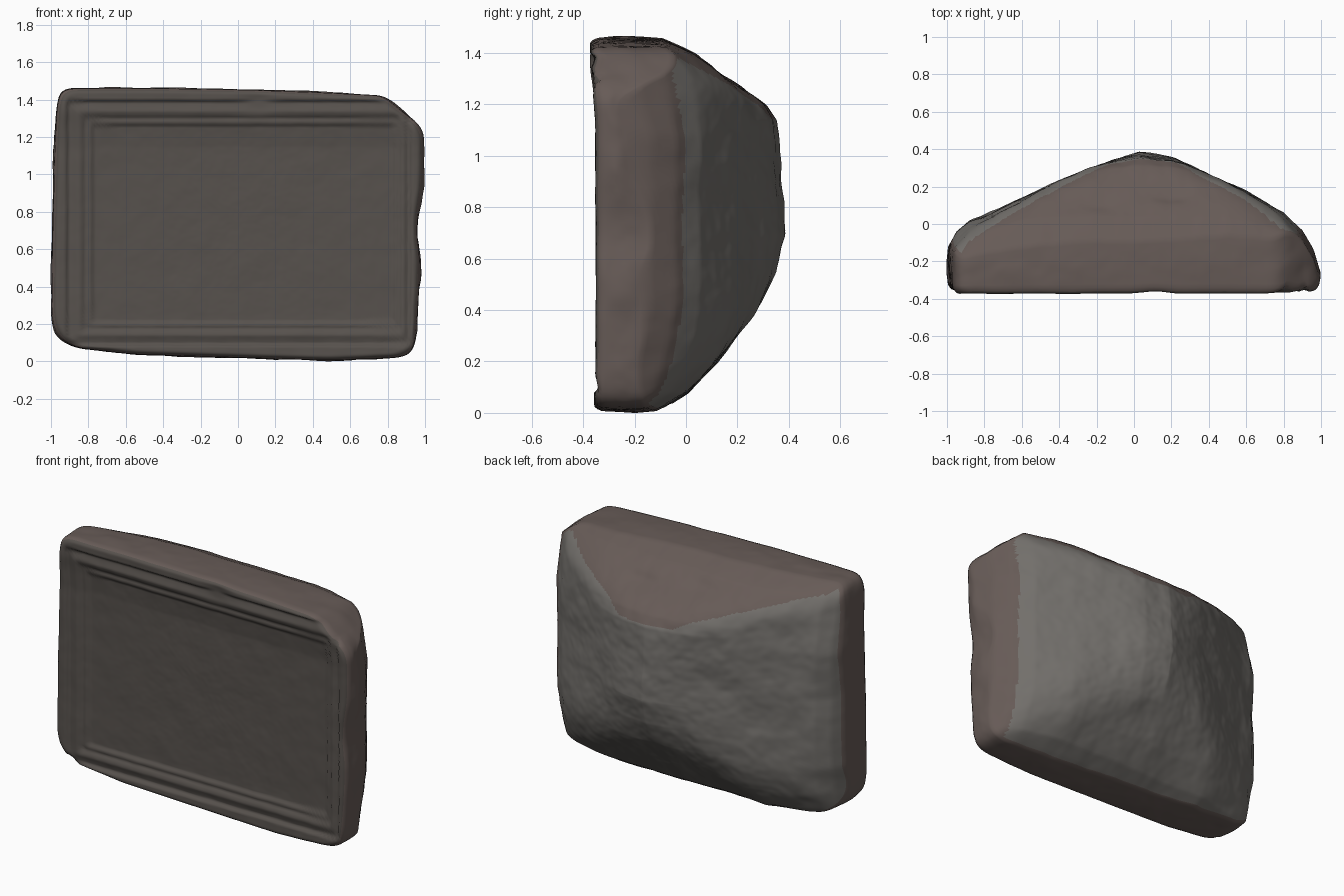
import bpy, bmesh, math
from mathutils import Vector, noise

if "Cube" in bpy.data.objects:
    bpy.data.objects.remove(bpy.data.objects["Cube"])

RINGS, AROUND, WALL = 90, 320, 12
CENTRE = (0.0, 0.735)


def curve(pts, t):
    """Piecewise linear lookup of t in (t, value) pairs."""
    if t <= pts[0][0]:
        return pts[0][1]
    for (a, va), (b, vb) in zip(pts, pts[1:]):
        if t <= b:
            return va + (vb - va) * (t - a) / (b - a)
    return pts[-1][1]


def smooth_min(a, b, k):
    h = max(k - abs(a - b), 0.0) / k
    return min(a, b) - h * h * k / 4


def clamp(t):
    return max(0.0, min(1.0, t))


def dent(x, z, cx, cz, wx, wz):
    return math.exp(-((x - cx) / wx) ** 2 - ((z - cz) / wz) ** 2)


# Front outline of the slab (x, z), with the broken upper right corner
outline = [(-0.9, 1.462), (-0.4, 1.462), (0.05, 1.455), (0.45, 1.44), (0.76, 1.425),
           (0.8, 1.405), (0.87, 1.345), (0.96, 1.275), (0.99, 1.22), (0.985, 0.95),
           (0.96, 0.78), (0.955, 0.68), (0.972, 0.55), (0.965, 0.35), (0.945, 0.1),
           (0.92, 0.045), (0.85, 0.025), (0.5, 0.01), (0.1, 0.022), (-0.55, 0.042),
           (-0.85, 0.075), (-0.94, 0.115), (-0.985, 0.18), (-0.996, 0.27), (-0.99, 0.7),
           (-0.98, 1.1), (-0.968, 1.35), (-0.955, 1.43), (-0.935, 1.455)]

# Silhouettes of the rough back, by x and by z
back_x = [(-1.0, -0.14), (-0.95, -0.05), (-0.88, 0.01), (-0.75, 0.065), (-0.12, 0.36),
          (0.03, 0.43), (0.2, 0.375), (0.4, 0.265), (0.6, 0.17), (0.8, 0.055),
          (0.9, -0.04), (0.96, -0.14), (1.0, -0.27)]
back_z = [(0.0, -0.14), (0.03, -0.08), (0.08, 0.0), (0.2, 0.115), (0.4, 0.275),
          (0.55, 0.365), (0.7, 0.415), (1.0, 0.39), (1.14, 0.37), (1.2, 0.315),
          (1.3, 0.175), (1.4, 0.035), (1.43, -0.03), (1.47, -0.12)]

# Moulding: depth by relative distance from the rim (0) to the sunken panel (1)
moulding = [(0.0, 0.0), (0.28, 0.0), (0.36, 0.019), (0.46, 0.014), (0.6, 0.004),
            (0.7, 0.009), (0.78, 0.02), (0.88, 0.014), (0.95, 0.018), (1.0, 0.027)]


def resample(pts, n):
    loop = [Vector(p) for p in pts]
    loop.append(loop[0])
    steps = [0.0]
    for a, b in zip(loop, loop[1:]):
        steps.append(steps[-1] + (b - a).length)
    xs = [(s, p.x) for s, p in zip(steps, loop)]
    zs = [(s, p.y) for s, p in zip(steps, loop)]
    raw = [Vector((curve(xs, steps[-1] * i / n), curve(zs, steps[-1] * i / n)))
           for i in range(n)]
    for _ in range(4):
        raw = [(raw[i - 1] + raw[i] * 2 + raw[(i + 1) % n]) / 4 for i in range(n)]
    return raw


def rough(x, y, z, scale, amount):
    return amount * noise.fractal(Vector((x, y, z)) * scale, 0.9, 2.0, 4)


def front_y(x, z, s):
    d = min((x + 0.98) / 0.21, (0.965 - x) / 0.135, (z - 0.03) / 0.19, (1.46 - z) / 0.2)
    depth = curve(moulding, d)
    # worn notch through the upper moulding
    notch = dent(x, z, 0.11, 1.39, 0.08, 0.06)
    depth = depth * (1 - notch) + 0.018 * notch
    lean = 0.02 * curve([(1.15, 0), (1.35, 1)], z) + 0.006 * curve([(0, 1), (0.25, 0)], z)
    rounding = 0.03 * max(0.0, (s - 0.965) / 0.035) ** 2.5
    return -0.352 - lean + depth + rounding + rough(x, 3, z, 5, 0.003)


def back_y(x, z):
    y = smooth_min(curve(back_x, x), curve(back_z, z), 0.15)
    # weathered corners
    y -= 0.09 * clamp((abs(x) - 0.5) / 0.5) * clamp((abs(z - 0.735) - 0.35) / 0.35)
    # hollow scars on the upper slope
    y -= 0.03 * dent(x, z, 0.2, 1.3, 0.16, 0.04)
    y -= 0.025 * dent(x, z, -0.2, 1.34, 0.14, 0.04)
    return y + rough(x, 7, z, 3, 0.014)


def material(name, colour):
    m = bpy.data.materials.new(name)
    m.diffuse_color = (*colour, 1)
    m.use_nodes = True
    m.node_tree.nodes["Principled BSDF"].inputs["Base Color"].default_value = m.diffuse_color
    return m


rim = resample(outline, AROUND)
bm = bmesh.new()
centre = Vector(CENTRE)


def ring(points):
    return [bm.verts.new(p) for p in points]


def at(s):
    return [centre + (p - centre) * s for p in rim]


rings = []
# Carved front, from the centre outwards
front_hub = bm.verts.new((CENTRE[0], front_y(*CENTRE, 0), CENTRE[1]))
for i in range(1, RINGS + 1):
    s = i / RINGS
    rings.append(ring([(p.x, front_y(p.x, p.y, s), p.y) for p in at(s)]))
# Rough side walls
for j in range(1, WALL):
    t = j / WALL
    pts = []
    for p in rim:
        a, b = front_y(p.x, p.y, 1), back_y(p.x, p.y)
        y = a + (b - a) * t
        bulge = math.sin(math.pi * t)
        q = centre + (p - centre) * (1 + bulge * (0.006 + rough(p.x, y, p.y, 5, 0.008)))
        pts.append((q.x, y, q.y))
    rings.append(ring(pts))
# Hewn back, from the rim inwards
for i in range(RINGS, 0, -1):
    rings.append(ring([(p.x, back_y(p.x, p.y), p.y) for p in at(i / RINGS)]))
back_hub = bm.verts.new((CENTRE[0], back_y(*CENTRE), CENTRE[1]))

for n, (a, b) in enumerate(zip(rings, rings[1:])):
    for i in range(AROUND):
        k = (i + 1) % AROUND
        f = bm.faces.new((a[i], a[k], b[k], b[i]))
        f.smooth = True
        if n >= RINGS - 2:
            c = f.calc_center_median()
            # reddish stone on the walls, the upper slope and the right flank
            red = (n < RINGS + WALL or c.x > 0.87
                   or (c.z > 1.15 and curve(back_z, c.z) < curve(back_x, c.x)))
            f.material_index = 1 if red else 2
for i in range(AROUND):
    k = (i + 1) % AROUND
    bm.faces.new((front_hub, rings[0][k], rings[0][i])).smooth = True
    f = bm.faces.new((back_hub, rings[-1][i], rings[-1][k]))
    f.smooth, f.material_index = True, 2
bmesh.ops.recalc_face_normals(bm, faces=bm.faces)

# Rest the stone on the ground
low = min(v.co.z for v in bm.verts)
bmesh.ops.translate(bm, verts=bm.verts, vec=(0, 0, -low))

mesh = bpy.data.meshes.new("carved_stone_slab")
bm.to_mesh(mesh)
bm.free()
slab = bpy.data.objects.new("carved_stone_slab", mesh)
bpy.context.collection.objects.link(slab)
for name, colour in (("carved_face", (0.095, 0.083, 0.074)),
                     ("reddish_side", (0.135, 0.105, 0.095)),
                     ("hewn_back", (0.17, 0.16, 0.148))):
    mesh.materials.append(material(name, colour))
